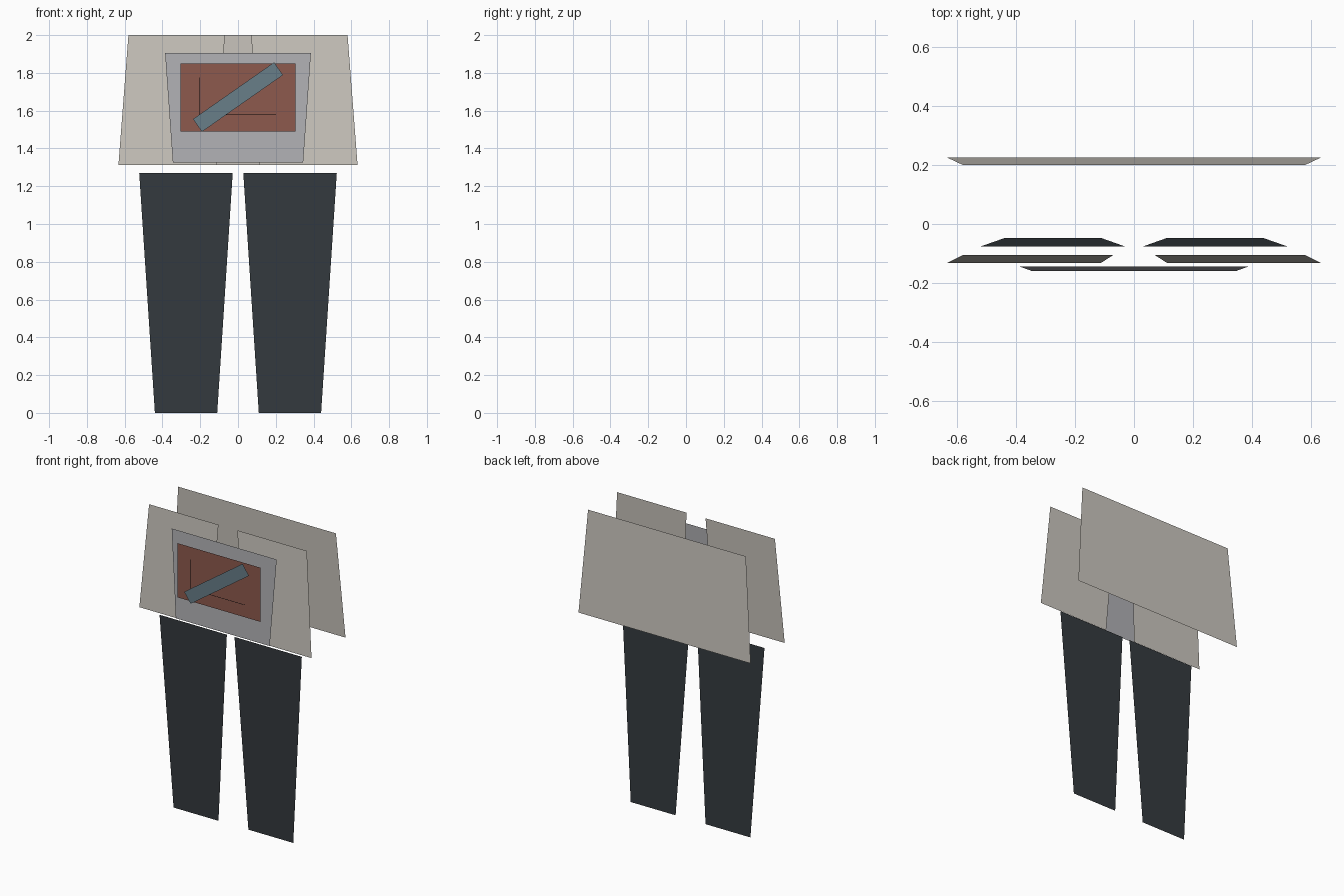
import bpy, math

if "Cube" in bpy.data.objects:
    bpy.data.objects.remove(bpy.data.objects["Cube"])


def material(name, rgb):
    m = bpy.data.materials.new(name)
    m.diffuse_color = (*rgb, 1)
    m.use_nodes = True
    m.node_tree.nodes["Principled BSDF"].inputs["Base Color"].default_value = m.diffuse_color
    return m


CLOTH = material("pale_cloth", (0.60, 0.57, 0.52))
DARK = material("dark_cloth", (0.035, 0.043, 0.05))
GREY = material("grey_panel", (0.44, 0.44, 0.46))
RED = material("rust_red", (0.27, 0.10, 0.075))
BLUE = material("slate_blue", (0.14, 0.21, 0.25))
BLACK = material("black_line", (0.01, 0.01, 0.01))


def sheet(name, top, bottom, mat, back=False):
    """Flat sheet; top and bottom are (x left, x right, y, z)."""
    x0, x1, y, z = top
    u0, u1, v, w = bottom
    verts = [(x0, y, z), (u0, v, w), (u1, v, w), (x1, y, z)]
    me = bpy.data.meshes.new(name)
    me.from_pydata(verts, [], [(3, 2, 1, 0) if back else (0, 1, 2, 3)])
    me.materials.append(mat)
    ob = bpy.data.objects.new(name, me)
    bpy.context.collection.objects.link(ob)
    return ob


# Coat back, leaning out towards the hem
sheet("coat_back", (-0.58, 0.58, 0.20, 2.0), (-0.633, 0.633, 0.225, 1.312), CLOTH, True)

# Mirrored coat fronts and legs
for side, s in (("left", -1), ("right", 1)):
    def pair(a, b, y, z):
        lo, hi = sorted((s * a, s * b))
        return (lo, hi, y, z)
    sheet("coat_front_" + side, pair(0.07, 0.58, -0.105, 2.0),
          pair(0.112, 0.633, -0.132, 1.312), CLOTH)
    sheet("leg_" + side, pair(0.028, 0.523, -0.077, 1.27),
          pair(0.11, 0.44, -0.048, 0.0), DARK)

# Chest panel and the red board in front of it
sheet("chest_panel", (-0.386, 0.386, -0.145, 1.906), (-0.345, 0.345, -0.16, 1.326), GREY)
sheet("red_board", (-0.305, 0.305, -0.198, 1.85), (-0.305, 0.305, -0.198, 1.49), RED)

# Hairline L on the board
sheet("upright_line", (-0.203, -0.2, -0.21, 1.775), (-0.203, -0.2, -0.21, 1.577), BLACK)
sheet("level_line", (-0.2, 0.2, -0.21, 1.58), (-0.2, 0.2, -0.21, 1.577), BLACK)

# Slanted strip across the board
strip = sheet("slanted_strip", (-0.262, 0.262, 0, 0.041), (-0.262, 0.262, 0, -0.041), BLUE)
strip.location = (0, -0.225, 1.672)
strip.rotation_euler = (0, -math.radians(35), 0)
